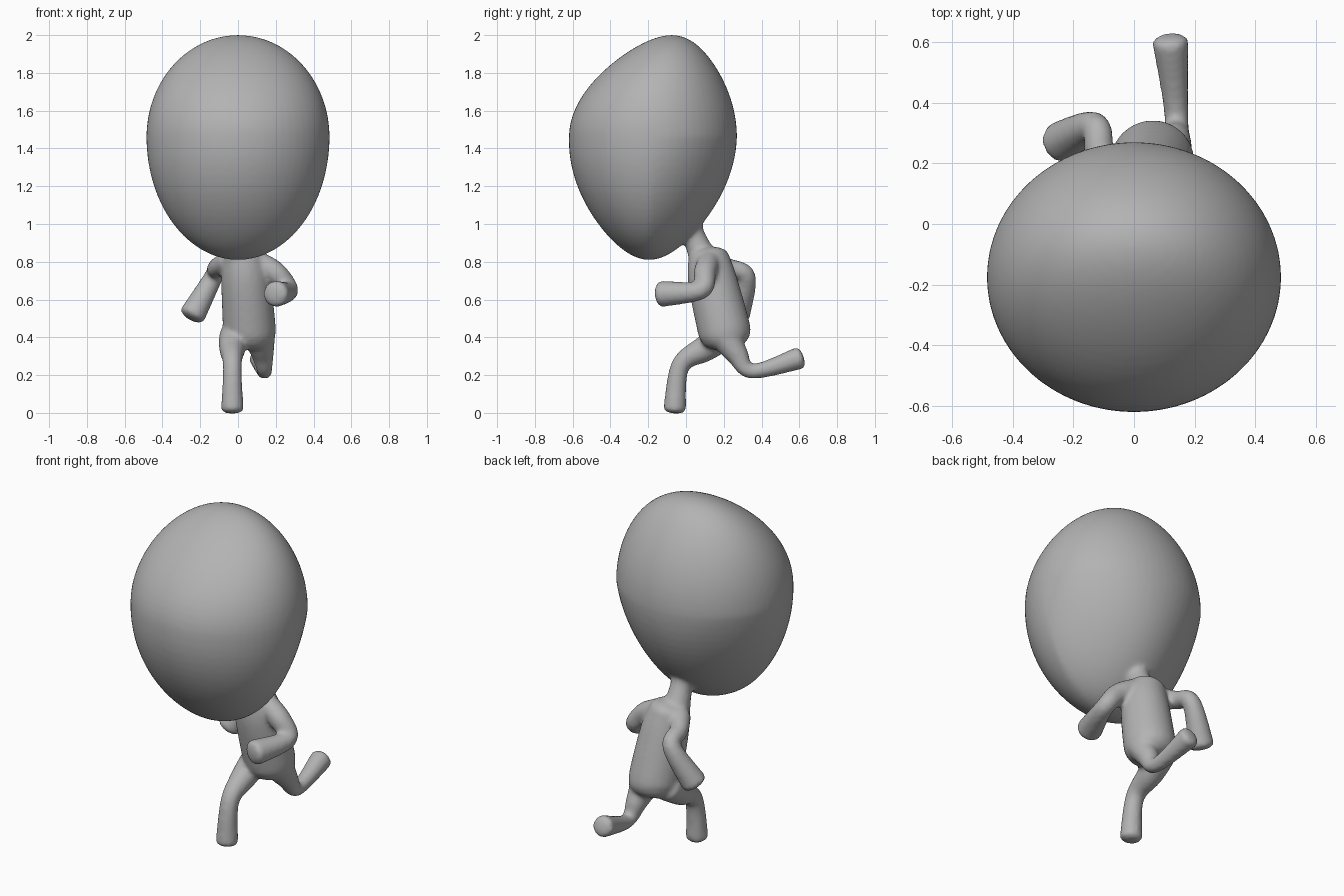
import bpy, bmesh, math
from mathutils import Vector

cube = bpy.data.objects.get("Cube")
if cube:
    bpy.data.objects.remove(cube, do_unlink=True)

grey = bpy.data.materials.new("plain grey")
grey.use_nodes = True
colour = (0.45, 0.45, 0.45, 1)
grey.diffuse_color = colour
grey.node_tree.nodes["Principled BSDF"].inputs["Base Color"].default_value = colour

bm = bmesh.new()
SIDES = 24
STEPS = 6
CAP_STEPS = 5


def blend(before, start, end, after, t):
    """Smooth curve value between start and end."""
    tangent_in = (end - before) / 2
    tangent_out = (after - start) / 2
    ease = t * t * (3 - 2 * t)
    return (start + (end - start) * ease
            + tangent_in * t * (1 - t) ** 2
            - tangent_out * t * t * (1 - t))


def smooth_path(points):
    """Points along a smooth curve through the given ones."""
    padded = [points[0], *points, points[-1]]
    path = []
    for group in zip(padded, padded[1:], padded[2:], padded[3:]):
        path += [blend(*group, step / STEPS) for step in range(STEPS)]
    return path + [points[-1]]


def tube(joints, bulge=0.4):
    """Round tube through joints of x, y, z, radius, with domed ends."""
    path = smooth_path([Vector(joint) for joint in joints])
    centres = [p.to_3d() for p in path]
    radii = [p.w for p in path]

    # Domed caps continue the path at both ends
    first, last = centres[0], centres[-1]
    start_dir = (first - centres[1]).normalized()
    end_dir = (last - centres[-2]).normalized()
    start_radius, end_radius = radii[0], radii[-1]
    for step in range(1, CAP_STEPS):
        angle = math.pi / 2 * step / CAP_STEPS
        reach, shrink = bulge * math.sin(angle), math.cos(angle)
        centres.insert(0, first + start_dir * start_radius * reach)
        radii.insert(0, start_radius * shrink)
        centres.append(last + end_dir * end_radius * reach)
        radii.append(end_radius * shrink)

    # Sweep a circle along the path without twisting
    side = start_dir.orthogonal()
    loops = []
    for i, (centre, radius) in enumerate(zip(centres, radii)):
        ahead = centres[min(i + 1, len(centres) - 1)]
        behind = centres[max(i - 1, 0)]
        along = (ahead - behind).normalized()
        side = (side - along * side.dot(along)).normalized()
        across = along.cross(side)
        loop = []
        for k in range(SIDES):
            angle = math.tau * k / SIDES
            offset = side * math.cos(angle) + across * math.sin(angle)
            loop.append(bm.verts.new(centre + offset * radius))
        loops.append(loop)
    for lower, upper in zip(loops, loops[1:]):
        for i in range(SIDES):
            bm.faces.new((lower[i - 1], lower[i], upper[i], upper[i - 1]))
    bm.faces.new(loops[0][::-1])
    bm.faces.new(loops[-1])


def head():
    """Egg-shaped head: crown leans back, lower back narrows to the nape."""
    sphere = bmesh.ops.create_uvsphere(bm, u_segments=64, v_segments=40, radius=1)
    for vert in sphere["verts"]:
        x, y, z = vert.co
        above, below = max(z, 0), max(-z, 0)
        nape = 1 - 0.4 * below * max(y, 0)
        lean = 0.1 * above * above - 0.02 * below
        depth = 0.445 * (1 - z * z / 4)
        vert.co = (0.485 * x * nape,
                   depth * y + lean - 0.175,
                   1.46 + 0.54 * above - 0.65 * below)


head()

# Neck flaring into the head
tube([(0, 0, 1.05, 0.08), (0, 0.04, 0.94, 0.06), (0, 0.1, 0.8, 0.08)])

# Leaning torso
tube([(0.06, 0.21, 0.4, 0.13), (0.06, 0.2, 0.45, 0.14),
      (0.04, 0.14, 0.7, 0.13), (0.02, 0.12, 0.82, 0.11)], bulge=0.5)

# Left arm, swung forward
tube([(0.1, 0.12, 0.8, 0.06), (0.2, 0.1, 0.74, 0.06),
      (0.27, 0.08, 0.65, 0.05), (0.2, -0.13, 0.63, 0.07)])

# Right arm, swung backward
tube([(-0.05, 0.13, 0.8, 0.06), (-0.11, 0.22, 0.77, 0.05),
      (-0.13, 0.32, 0.72, 0.05), (-0.24, 0.27, 0.52, 0.07)])

# Right leg, planted in front
tube([(-0.02, 0.2, 0.41, 0.08), (-0.03, 0.1, 0.34, 0.07),
      (-0.03, -0.03, 0.25, 0.05), (-0.03, -0.06, 0.02, 0.06)])

# Left leg, kicked up behind
tube([(0.11, 0.2, 0.42, 0.09), (0.13, 0.27, 0.31, 0.06),
      (0.14, 0.35, 0.22, 0.04), (0.12, 0.6, 0.29, 0.06)])

bmesh.ops.recalc_face_normals(bm, faces=bm.faces)
mesh = bpy.data.meshes.new("running_figure")
bm.to_mesh(mesh)
bm.free()
mesh.materials.append(grey)
figure = bpy.data.objects.new("running_figure", mesh)
bpy.context.collection.objects.link(figure)

# Fuse the parts into one soft continuous skin
remesh = figure.modifiers.new("fuse", "REMESH")
remesh.mode = "VOXEL"
remesh.voxel_size = 0.0125
remesh.use_smooth_shade = True
soften = figure.modifiers.new("soften", "SMOOTH")
soften.factor = 0.5
soften.iterations = 7
